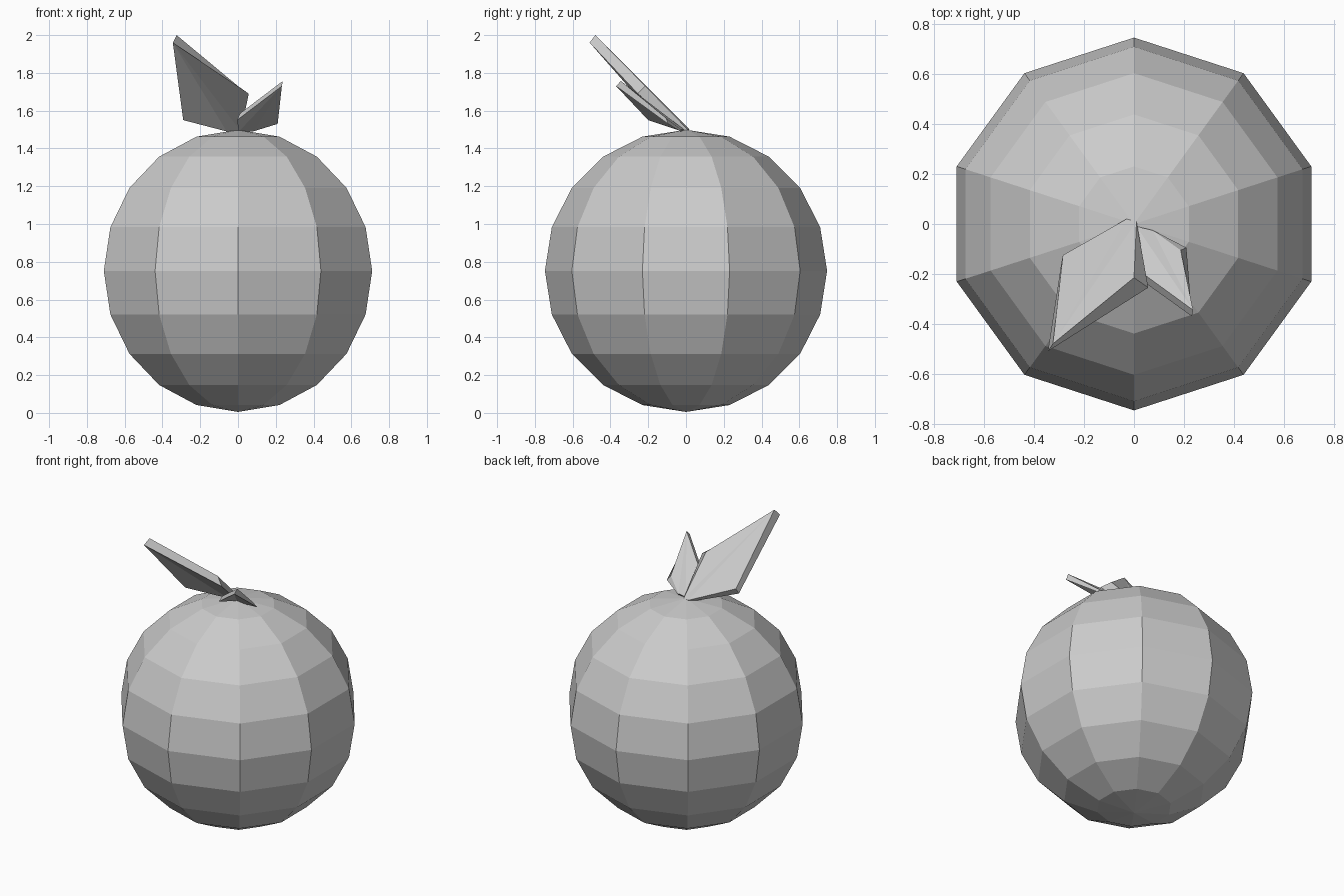
import bpy
import bmesh
from mathutils import Vector

cube = bpy.data.objects.get("Cube")
if cube:
    bpy.data.objects.remove(cube)

# Single matte grey
grey = bpy.data.materials.new("plain grey")
grey.use_nodes = True
colour = (0.6, 0.6, 0.6, 1)
grey.diffuse_color = colour
grey.node_tree.nodes["Principled BSDF"].inputs["Base Color"].default_value = colour


def finish(name, bm):
    """Turn a bmesh into a flat-shaded object."""
    bmesh.ops.recalc_face_normals(bm, faces=bm.faces)
    mesh = bpy.data.meshes.new(name)
    bm.to_mesh(mesh)
    bm.free()
    mesh.materials.append(grey)
    obj = bpy.data.objects.new(name, mesh)
    bpy.context.collection.objects.link(obj)
    return obj


def leaf(name, under, upper):
    """Thick leaf between matching outlines: tip, right, base right, base left, left."""
    bm = bmesh.new()
    low = [bm.verts.new(p) for p in under]
    top = [bm.verts.new(p) for p in upper]
    n = len(low)
    for i in range(n):
        j = (i + 1) % n
        bm.faces.new((low[i], low[j], top[j], top[i]))
    # Creased blades, fanned from the tip
    for i in range(1, n - 1):
        bm.faces.new((low[0], low[i + 1], low[i]))
        bm.faces.new((top[0], top[i], top[i + 1]))
    return finish(name, bm)


# Faceted round body
bm = bmesh.new()
bmesh.ops.create_uvsphere(bm, u_segments=10, v_segments=10, radius=0.747)
bmesh.ops.translate(bm, verts=bm.verts, vec=Vector((0, 0, 0.752)))
finish("fruit_body", bm)

# Large leaf leaning forward to the model's right
leaf("large_leaf",
     [(-0.345, -0.51, 1.96), (0.057, -0.255, 1.69), (0.015, -0.02, 1.49),
      (-0.06, -0.02, 1.49), (-0.29, -0.15, 1.55)],
     [(-0.325, -0.48, 2.0), (0.0, -0.215, 1.73), (0.01, 0.01, 1.5),
      (-0.03, 0.02, 1.5), (-0.285, -0.125, 1.59)])

# Small leaf leaning forward to the model's left
leaf("small_leaf",
     [(0.232, -0.37, 1.73), (0.21, -0.095, 1.53), (0.08, -0.03, 1.49),
      (0.005, -0.02, 1.49), (-0.005, -0.2, 1.55)],
     [(0.237, -0.345, 1.757), (0.187, -0.105, 1.56), (0.075, -0.025, 1.5),
      (0.01, -0.01, 1.5), (0.01, -0.18, 1.585)])
